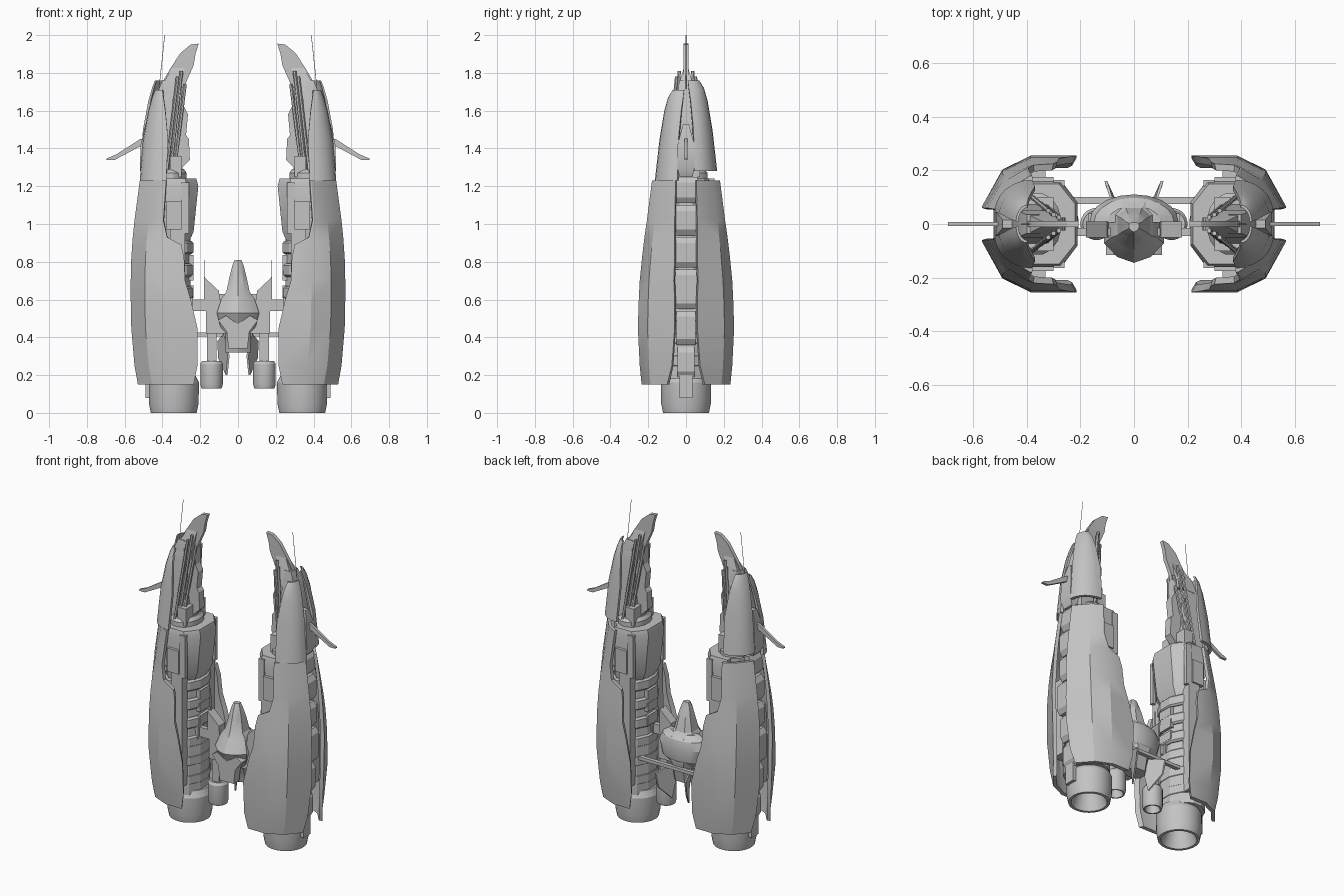
import bpy, bmesh, math
from mathutils import Vector

old = bpy.data.objects.get("Cube")
if old:
    bpy.data.objects.remove(old, do_unlink=True)

GREY = (0.55, 0.55, 0.55, 1)
mat = bpy.data.materials.new("hull grey")
mat.use_nodes = True
mat.diffuse_color = GREY
mat.node_tree.nodes["Principled BSDF"].inputs["Base Color"].default_value = GREY
parts = []


def loft(name, rings, mirror="x", loop=False):
    """Skin a stack of equal rings; loop joins last ring to first, else ends are capped."""
    bm = bmesh.new()
    rows = [[bm.verts.new(p) for p in ring] for ring in rings]
    n = len(rows[0])
    pairs = list(zip(rows, rows[1:]))
    if loop:
        pairs.append((rows[-1], rows[0]))
    else:
        bm.faces.new(rows[0])
        bm.faces.new(rows[-1])
    for a, b in pairs:
        for i in range(n):
            j = (i + 1) % n
            bm.faces.new((a[i], a[j], b[j], b[i]))
    bmesh.ops.recalc_face_normals(bm, faces=bm.faces[:])
    me = bpy.data.meshes.new(name)
    bm.to_mesh(me)
    bm.free()
    me.materials.append(mat)
    ob = bpy.data.objects.new(name, me)
    bpy.context.collection.objects.link(ob)
    if mirror:
        mod = ob.modifiers.new("mirror", "MIRROR")
        mod.use_axis = ("x" in mirror, "y" in mirror, False)
        mod.use_mirror_merge = False
    parts.append(ob)
    return ob


def prism(name, pts, y0, y1, mirror="x"):
    return loft(name, [[(x, y, z) for x, z in pts] for y in (y0, y1)], mirror)


def box(name, x, y, z, mirror="x"):
    prism(name, [(x[0], z[0]), (x[1], z[0]), (x[1], z[1]), (x[0], z[1])], y[0], y[1], mirror)


def lathe(name, cx, cy, profile, sides=24, sy=1, loop=False):
    turn = [math.tau * (i + 0.5) / sides for i in range(sides)]
    loft(name, [[(cx + r * math.cos(a), cy + sy * r * math.sin(a), z) for a in turn]
                for r, z in profile], loop=loop)


def rod(name, a, b, r, mirror="x"):
    a, b = Vector(a), Vector(b)
    d = (b - a).normalized()
    u = d.orthogonal().normalized()
    v = d.cross(u)
    loft(name, [[p + r * (u * math.cos(t) + v * math.sin(t))
                 for t in [math.tau * i / 6 for i in range(6)]] for p in (a, b)], mirror)


def walled(outer, z, cx, wall):
    """Close an open outline into a thin wall that is offset towards the core."""
    inner = [(x + (cx - x) * wall, y * (1 - wall)) for x, y in reversed(outer)]
    return [(x, y, z) for x, y in outer + inner]


# Lower armour shells, front and back of each nacelle
rings = []
for z, xin, xout, depth, gap in [
        (0.15, .235, .53, .235, .10), (0.25, .215, .548, .245, .075),
        (0.45, .215, .565, .255, .06), (0.60, .25, .568, .25, .06),
        (0.70, .28, .568, .245, .065), (0.82, .285, .565, .233, .06),
        (0.89, .30, .56, .225, .06), (0.93, .375, .557, .22, .06),
        (1.02, .395, .548, .207, .06), (1.23, .38, .52, .18, .055)]:
    corner = max(xin + .008, xout - .18)
    rings.append(walled([(xin, -depth), (corner, -depth), (xout - .075, -depth * .8),
                         (xout, -gap)], z, .36, .11))
loft("lower_armour", rings, "xy")

# Upper rounded shells, the back one set slightly higher
for name, side, lift in (("upper_shell_front", -1, 0), ("upper_shell_back", 1, .05)):
    rings = []
    for z, xin, xout, depth, gap in [
            (1.23, .38, .52, .165, .045), (1.45, .37, .503, .14, .04),
            (1.60, .385, .475, .115, .025), (1.67, .395, .455, .095, .015),
            (1.71, .40, .44, .07, .01)]:
        arc = [math.radians(15 * i) for i in range(7)]
        rings.append(walled([(xin + (xout - xin) * math.sin(t),
                              side * (gap + (depth - gap) * math.cos(t))) for t in arc],
                            z + lift, .37, .12))
    loft(name, rings)

# Nacelle core, bands and hollow nozzle
lathe("nozzle", .34, 0, [(.122, 0), (.132, .05), (.134, .16), (.115, .2),
                         (.05, .2), (.06, .14), (.105, 0)], loop=True, sides=32)
lathe("core", .36, 0, [(.125, .18), (.125, .5), (.112, .6), (.112, 1.24)], 12, 1.2)
for z in (.24, .36, .48, .6, .72, .84):
    lathe("core_band", .36, 0, [(.118, z), (.128, z + .01), (.128, z + .06), (.118, z + .07)],
          12, 1.2)

# Faceted collar closing the core
loft("core_collar", [[(.40, -w, z), (.27 + (x - .21), -w, z), (x, -w * .5, z),
                      (x, w * .5, z), (.27 + (x - .21), w, z), (.40, w, z)]
                     for z, x, w in [(.88, .27, .13), (.96, .235, .15), (1.2, .21, .16),
                                     (1.24, .22, .15)]])
lathe("collar_neck", .36, 0, [(.09, 1.22), (.09, 1.27), (.075, 1.29)], 16, 1.3)
box("collar_panel", (.30, .38), (-.175, -.15), (.97, 1.12), "xy")
box("collar_rail", (.26, .30), (-.165, -.14), (.95, 1.22), "xy")
box("core_rail", (.28, .36), (-.165, -.11), (.25, 1.0), "xy")
box("shell_mount", (.33, .44), (-.20, -.12), (.35, .85), "xy")
for z in (.62, .70, .78):
    box("core_block", (.235, .28), (-.05, .05), (z, z + .055))
box("nozzle_clamp", (.45, .49), (-.035, .035), (.08, .2))

# Stepped spine between the shells
for z0, z1, w, x in [(.19, .35, .045, .50), (.36, .54, .05, .515), (.55, .76, .07, .525),
                     (.77, .93, .055, .52), (.94, 1.1, .06, .515), (1.11, 1.25, .06, .505)]:
    prism("spine_block", [(.42, z0), (x - .02, z0), (x, z0 + .03), (x, z1 - .03),
                          (x - .02, z1), (.42, z1)], -w, w)
loft("wing_mount", [[(x0, -w, z), (x1, -w, z), (x1, w, z), (x0, w, z)]
                    for z, x0, x1, w in [(1.25, .44, .50, .035), (1.3, .44, .52, .045),
                                         (1.42, .44, .515, .045), (1.53, .43, .49, .015)]])
prism("side_wing", [(.48, 1.46), (.52, 1.448), (.645, 1.368), (.695, 1.347), (.695, 1.338),
                    (.655, 1.338), (.52, 1.41), (.48, 1.43)], -.008, .008)

# Upper tower with blade and rods
loft("tower", [[(x0, -w, z), (x1, -w, z), (x1, w, z), (x0, w, z)]
               for z, x0, x1, w in [(1.25, .32, .46, .075), (1.5, .335, .46, .06),
                                    (1.7, .35, .425, .045), (1.76, .355, .40, .035)]])
prism("blade_root", [(.29, 1.25), (.295, 1.30), (.255, 1.34), (.26, 1.45), (.275, 1.47),
                     (.265, 1.58), (.285, 1.62), (.28, 1.72), (.40, 1.74), (.42, 1.5),
                     (.44, 1.25)], -.025, .025)
loft("blade_collar", [[(x0, -w, z), (x1, -w, z), (x1, w, z), (x0, w, z)]
                      for z, x0, x1, w in [(1.66, .30, .42, .05), (1.73, .30, .405, .04),
                                           (1.84, .28, .34, .008)]])
prism("tip_blade", [(.285, 1.68), (.275, 1.75), (.235, 1.84), (.225, 1.9), (.208, 1.955),
                    (.25, 1.95), (.305, 1.905), (.36, 1.82), (.395, 1.76), (.41, 1.68)],
      -.012, .012)
for dx, y, top in ((0, -.055, 1.81), (.02, -.07, 1.78), (-.02, -.045, 1.74)):
    rod("tower_rod", (.36 + dx, y - .03, 1.26), (.30 + dx, y + .02, top), .009, "xy")
box("tower_block", (.30, .36), (-.10, .10), (1.25, 1.36))
rod("tip_antenna", (.42, 0, 1.7), (.388, 0, 2.0), .0015)

# Central pod hull
rings = []
for z, w, front, back in [(.32, .065, -.05, .06), (.42, .07, -.08, .08), (.46, .095, -.11, .09),
                          (.53, .112, -.145, .09), (.61, .085, -.10, .085),
                          (.64, .062, -.085, .06), (.72, .045, -.06, .04),
                          (.78, .03, -.045, .015), (.81, .018, -.03, .005)]:
    rings.append([(sx * w, y, z) for sx, y in
                  [(0, front), (.55, front * .85), (1, front * .5), (1, back * .5),
                   (.5, back), (-.5, back), (-1, back * .5), (-1, front * .5),
                   (-.55, front * .85)]])
loft("pod_hull", rings, None)
arc = [math.pi * i / 10 for i in range(11)]
loft("pod_back_dome", [[(w * math.cos(t), w * .62 * math.sin(t) + .005, z) for t in arc]
                       for z, w in [(.43, .10), (.47, .15), (.55, .17), (.6, .15), (.63, .1)]],
     None)
prism("chin_guard", [(0, .555), (.105, .49), (.06, .43), (.05, .34), (0, .34)], -.115, -.06)

# Pod side vanes, arms and engines
prism("side_vane", [(.18, .72), (.10, .645), (.095, .56), (.135, .54), (.18, .57)], -.05, .01)
box("pod_shoulder", (.06, .17), (-.05, .04), (.42, .56))
box("engine_arm", (.115, .165), (-.03, .03), (.26, .43))
lathe("pod_engine", .14, 0, [(.054, .13), (.06, .15), (.06, .26), (.05, .275),
                             (.02, .27), (.03, .2), (.045, .13)], loop=True)
rod("pod_antenna", (.176, -.02, .55), (.176, -.02, .81), .0015)
tail = [(.07, .05, .42), (.105, .16, .38), (.10, .14, .29), (.06, .06, .2), (.05, .04, .3)]
loft("tail_fin", [[(x + d, y, z) for x, y, z in tail] for d in (-.005, .005)])

# Struts joining pod and nacelles
box("main_strut", (.08, .29), (-.045, -.015), (.54, .6))
box("strut_collar", (.24, .30), (-.06, 0), (.525, .615))
box("rear_strut", (0, .30), (.075, .10), (.405, .425))

# Smooth the curves while keeping hard edges
bpy.ops.object.select_all(action="DESELECT")
for ob in parts:
    ob.select_set(True)
bpy.context.view_layer.objects.active = parts[0]
bpy.ops.object.shade_smooth_by_angle(angle=math.radians(25))
